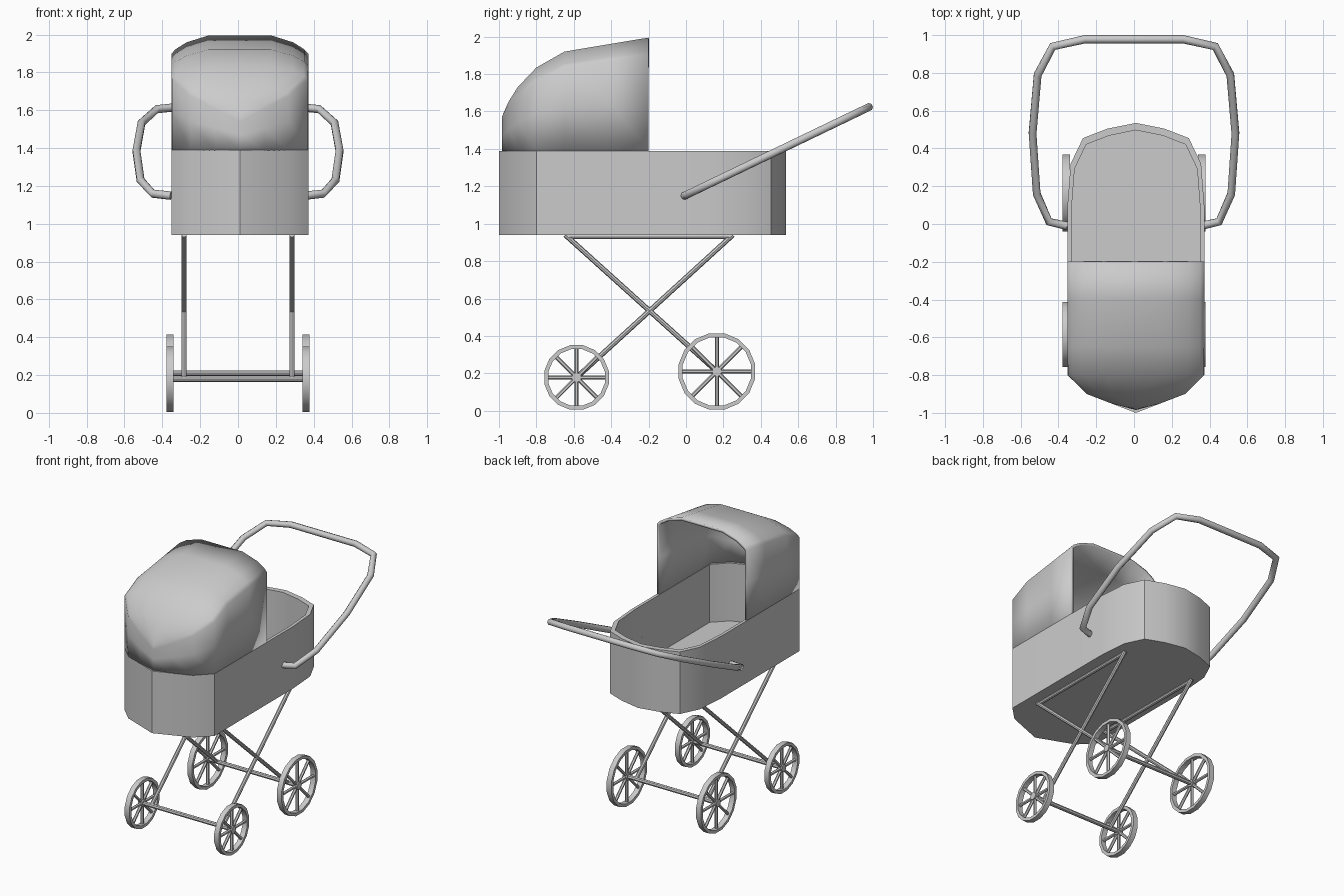
import bpy, bmesh, math
from mathutils import Vector

if "Cube" in bpy.data.objects:
    bpy.data.objects.remove(bpy.data.objects["Cube"])

CX = 0.01  # body centre line


def finish(name, bm, angle=40):
    bmesh.ops.remove_doubles(bm, verts=bm.verts, dist=0.0005)
    bmesh.ops.recalc_face_normals(bm, faces=bm.faces)
    me = bpy.data.meshes.new(name)
    bm.to_mesh(me)
    bm.free()
    ob = bpy.data.objects.new(name, me)
    bpy.context.collection.objects.link(ob)
    bpy.ops.object.select_all(action='DESELECT')
    bpy.context.view_layer.objects.active = ob
    ob.select_set(True)
    bpy.ops.object.shade_smooth_by_angle(angle=math.radians(angle))
    return ob


def loft(bm, rings, closed):
    rows = [[bm.verts.new(p) for p in r] for r in rings]
    n = len(rows[0])
    for a, b in zip(rows, rows[1:]):
        for i in range(n if closed else n - 1):
            j = (i + 1) % n
            bm.faces.new((a[i], a[j], b[j], b[i]))
    return rows


def rod(bm, a, b, r, sides=8):
    a, b = Vector(a), Vector(b)
    rot = (b - a).to_track_quat('Z', 'Y').to_matrix().to_4x4()
    rot.translation = (a + b) / 2
    bmesh.ops.create_cone(bm, cap_ends=True, segments=sides, radius1=r,
                          radius2=r, depth=(b - a).length, matrix=rot)


# Open basket with a thick wall
half = [(0, .535), (.15, .505), (.28, .455), (.345, .32), (.362, .1),
        (.362, -.8), (.26, -.9), (0, -1.0)]
plan = half + [(-x, y) for x, y in half[-2:0:-1]]


def ring(z, sx=1, sy=1):
    return [(CX + x * sx, -.2325 + (y + .2325) * sy, z) for x, y in plan]


bm = bmesh.new()
rows = loft(bm, [ring(.94), ring(1.39), ring(1.39, .94, .95), ring(.97, .94, .95)], True)
bm.faces.new(rows[0])
bm.faces.new(rows[-1])
finish("basket", bm)

# Hood: arches that shrink towards the front
arch = [(1, 0), (1, .45), (1, .84), (.94, .88), (.78, .94), (.46, 1)]
arch = arch + [(0, 1)] + [(-u, v) for u, v in reversed(arch)]
stations = [(-.2, .362, 1.995), (-.4, .362, 1.962), (-.65, .362, 1.92),
            (-.8, .36, 1.835), (-.9, .26, 1.73), (-.95, .13, 1.65), (-.985, 0, 1.57)]
bm = bmesh.new()
loft(bm, [[(CX + u * w, y, 1.388 + v * (h - 1.388)) for u, v in arch]
          for y, w, h in stations], False)
hood = finish("hood", bm, 50)
shell = hood.modifiers.new("thickness", 'SOLIDIFY')
shell.thickness = .02
shell.offset = -1 if max(hood.data.polygons, key=lambda p: p.center.z).normal.z > 0 else 1

# Push handle
side = [(.355, -.01), (.45, .012), (.515, .16), (.537, .48), (.51, .79), (.43, .94), (.26, .978)]
path = side + [(-x, y) for x, y in reversed(side)]
cu = bpy.data.curves.new("handle", 'CURVE')
cu.dimensions = '3D'
cu.bevel_depth = .022
cu.bevel_resolution = 2
cu.use_fill_caps = True
sp = cu.splines.new('POLY')
sp.points.add(len(path) - 1)
for p, (x, y) in zip(sp.points, path):
    p.co = (x, y, 1.153 + y * .481, 1)
sp.use_smooth = True
handle = bpy.data.objects.new("handle", cu)
bpy.context.collection.objects.link(handle)
bpy.ops.object.select_all(action='DESELECT')
bpy.context.view_layer.objects.active = handle
handle.select_set(True)
bpy.ops.object.convert(target='MESH')

# Crossed frames, axles and wheels
wheels = {"front": (-.585, .178, .176), "rear": (.165, .21, .208)}
(fy, fz, _), (ry, rz, _) = wheels.values()
for tag, s in (("left", -1), ("right", 1)):
    bm = bmesh.new()
    x = s * .285
    rod(bm, (x, -.645, .94), (x, ry, rz), .014)
    rod(bm, (x, .25, .94), (x, fy, fz), .014)
    rod(bm, (x, -.64, .93), (x, .24, .93), .013)
    finish(tag + "_frame", bm)

for end, (y, z, r) in wheels.items():
    bm = bmesh.new()
    rod(bm, (-.36, y, z), (.36, y, z), .015)
    finish(end + "_axle", bm)
    for tag, s in (("left", -1), ("right", 1)):
        bm = bmesh.new()
        x = s * .359
        rings = []
        for i in range(17):
            a = math.tau * (i + .5) / 16
            rings.append([(x + dx, y + q * math.cos(a), z + q * math.sin(a))
                          for dx, q in ((-.019, r), (.019, r), (.019, r - .022), (-.019, r - .022))])
        loft(bm, rings, True)
        for i in range(4):
            a = math.pi * i / 4
            d = Vector((0, math.cos(a), math.sin(a))) * (r - .012)
            c = Vector((x, y, z))
            rod(bm, c - d, c + d, .011, 6)
        rod(bm, (x - .017, y, z), (x + .017, y, z), .026, 12)
        finish(f"{end}_{tag}_wheel", bm, 35)
